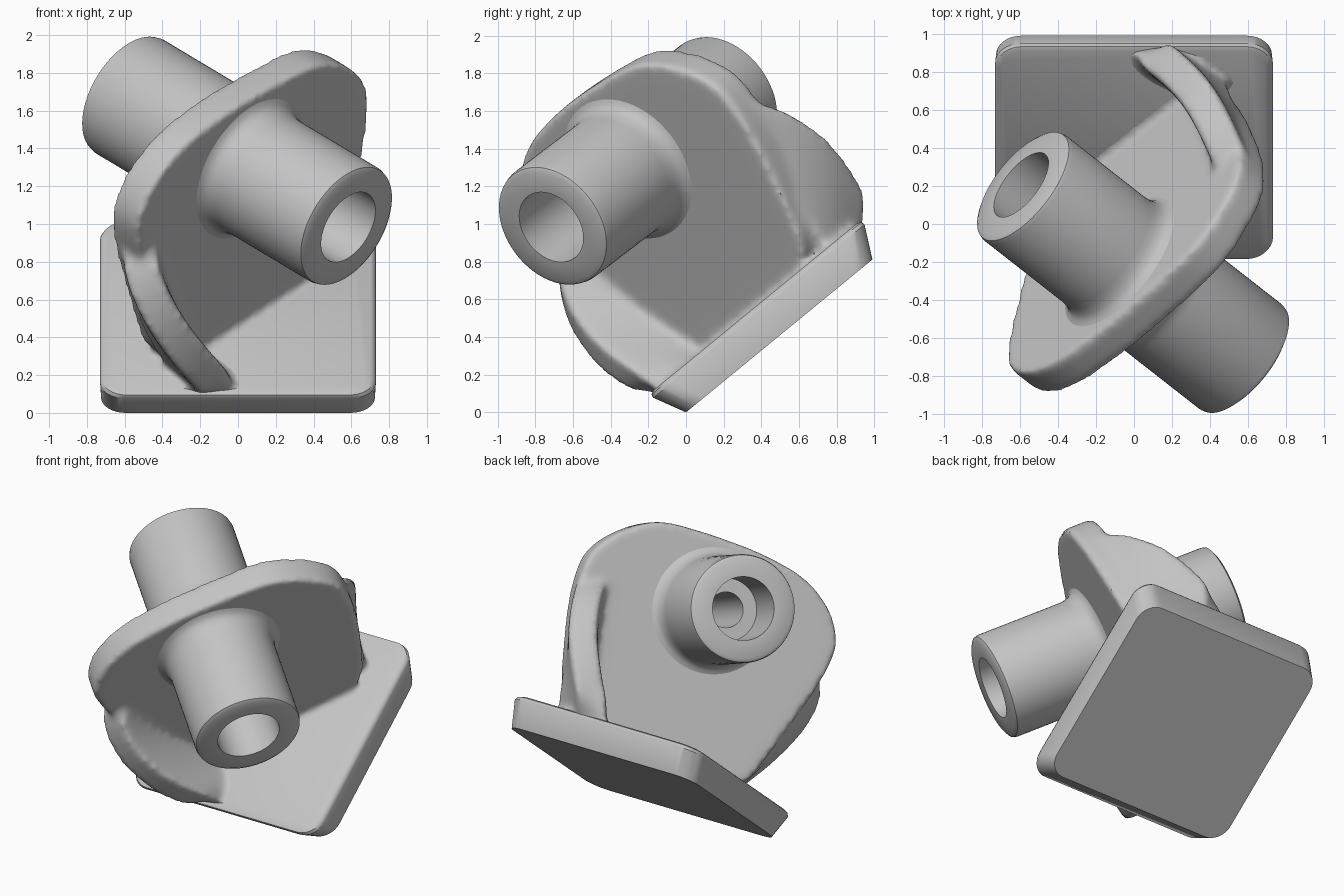
import bpy, bmesh, math
from mathutils import Vector, Matrix

cube = bpy.data.objects.get("Cube")
if cube:
    bpy.data.objects.remove(cube, do_unlink=True)

# One cast grey for everything
grey = bpy.data.materials.new("cast_grey")
grey.use_nodes = True
colour = (0.55, 0.55, 0.55, 1)
grey.diffuse_color = colour
grey.node_tree.nodes["Principled BSDF"].inputs["Base Color"].default_value = colour

# Frames: sleeve axis with its flange plane, and the tilted foot plate
axis = Vector((-0.713, 0.558, 0.426)).normalized()
across = Vector((-axis.y, axis.x, 0)).normalized() * -1
rise = (Vector((0, 0, 1)) - axis * axis.z).normalized()
FLANGE = Matrix((across, rise, across.cross(rise))).transposed().to_4x4()
FLANGE.translation = Vector((-0.005, -0.255, 1.335))
slope = Vector((0, 0.773, 0.634)).normalized()
normal = Vector((1, 0, 0)).cross(slope)
PLATE = Matrix((Vector((1, 0, 0)), slope, normal)).transposed().to_4x4()
PLATE.translation = slope * 0.64


def finish(name, bm, matrix=None):
    bmesh.ops.recalc_face_normals(bm, faces=bm.faces)
    if matrix:
        bm.transform(matrix)
    mesh = bpy.data.meshes.new(name)
    bm.to_mesh(mesh)
    bm.free()
    mesh.materials.append(grey)
    obj = bpy.data.objects.new(name, mesh)
    bpy.context.collection.objects.link(obj)
    return obj


def select(objs):
    bpy.ops.object.select_all(action='DESELECT')
    for o in objs:
        o.select_set(True)
    bpy.context.view_layer.objects.active = objs[0]


def loft(bm, loops):
    rings = [[bm.verts.new(p) for p in loop] for loop in loops]
    n = len(rings[0])
    for a, b in zip(rings, rings[1:]):
        for i in range(n):
            j = (i + 1) % n
            bm.faces.new((a[i], a[j], b[j], b[i]))
    bm.faces.new(rings[0][::-1])
    bm.faces.new(rings[-1])


def rounded_rect(hx, hy, r, z, steps=8):
    pts = []
    for k, (sx, sy) in enumerate(((1, 1), (-1, 1), (-1, -1), (1, -1))):
        for i in range(steps + 1):
            t = (k + i / steps) * math.pi / 2
            pts.append((sx * (hx - r) + r * math.cos(t), sy * (hy - r) + r * math.sin(t), z))
    return pts


def chaikin(pts, times):
    for _ in range(times):
        out = []
        for i, p in enumerate(pts):
            q = pts[(i + 1) % len(pts)]
            out += [tuple(a * .75 + b * .25 for a, b in zip(p, q)),
                    tuple(a * .25 + b * .75 for a, b in zip(p, q))]
        pts = out
    return pts


# Foot plate, ends drafted outwards, top edge rounded
bm = bmesh.new()
loft(bm, [rounded_rect(.725, .64, .13, 0), rounded_rect(.73, .725, .13, .17),
          rounded_rect(.72, .722, .13, .19), rounded_rect(.70, .70, .12, .2)])
plate = finish("foot_plate", bm, PLATE)

# Stepped sleeve, lathed about the axis, flared where it meets the flange
half = [(.42, .095), (.385, .11), (.363, .14), (.353, .18), (.35, .22), (.35, .79),
        (.344, .812), (.32, .826), (.205, .826), (.205, .40), (.115, .40)]
profile = half + [(r, -z) for r, z in reversed(half)]
bm = bmesh.new()
SIDES = 64
rings = []
for s in range(SIDES):
    t = 2 * math.pi * s / SIDES
    rings.append([bm.verts.new((r * math.cos(t), r * math.sin(t), z)) for r, z in profile])
for s in range(SIDES):
    a, b = rings[s], rings[(s + 1) % SIDES]
    for i in range(len(profile)):
        j = (i + 1) % len(profile)
        bm.faces.new((a[i], a[j], b[j], b[i]))
sleeve = finish("sleeve", bm, FLANGE)

# Flange slab in the plane square to the sleeve
outline = [(0, -1.22), (.55, -.90), (1.06, -.60), (.98, -.1), (.87, .30), (.73, .53),
           (.34, .64), (.05, .54), (-.4, .32), (-.71, .08), (-.83, -.27), (-.68, -.52),
           (-.35, -.86)]
outline = chaikin(outline, 3)
bm = bmesh.new()
loft(bm, [[(p, q, z) for p, q in outline] for z in (-.1, .1)])
web = finish("flange_web", bm, FLANGE)


# Twisted gussets that carry the flange to the two ends of the plate
def on_flange(p, q):
    return FLANGE @ Vector((p, q, 0))


def gusset(name, outer, inner):
    bm = bmesh.new()
    rows = []
    for o, i in zip(outer, inner):
        o, i = Vector(o), Vector(i) - normal * .05
        rows.append([bm.verts.new(o.lerp(i, k / 4)) for k in range(5)])
    for a, b in zip(rows, rows[1:]):
        for k in range(4):
            bm.faces.new((a[k], a[k + 1], b[k + 1], b[k]))
    obj = finish(name, bm)
    obj.modifiers.new("curve", 'SUBSURF').levels = 2
    mod = obj.modifiers.new("thickness", 'SOLIDIFY')
    mod.thickness, mod.offset = .19, 0
    return obj


lower = gusset("lower_gusset",
               [on_flange(-.62, -.42), (-.52, -.70, .72), (-.38, -.62, .46),
                (-.23, -.45, .27), (-.13, -.3, .17), (-.12, -.19, .12)],
               [on_flange(0, -1.15), (-.3, .07, .32), (-.22, 0, .26),
                (-.15, -.05, .22), (-.12, -.09, .18), (-.12, -.13, .15)])
upper = gusset("upper_gusset",
               [on_flange(.72, .34), (.47, .42, 1.64), (.36, .66, 1.51),
                (.21, .82, 1.31), (.11, .89, 1.15), (.1, .92, 1.05)],
               [on_flange(1.0, -.56), (.36, .72, .85), (.25, .77, .89),
                (.14, .82, .93), (.1, .86, .96), (.1, .89, .99)])

# Thin bed just under the plate top, so that the web flows into it
bm = bmesh.new()
loft(bm, [rounded_rect(.69, .69, .1, z) for z in (.08, .196)])
bed = finish("web_bed", bm, PLATE)

# Fuse the web and soften it into one casting
parts = [web, lower, upper, bed]
select(parts)
bpy.ops.object.convert(target='MESH')
select(parts)
bpy.ops.object.join()
mod = web.modifiers.new("fuse", 'REMESH')
mod.mode, mod.voxel_size = 'VOXEL', .02
mod = web.modifiers.new("soften", 'SMOOTH')
mod.factor, mod.iterations = .5, 18

# Clear the bore through the flange
bm = bmesh.new()
bmesh.ops.create_cone(bm, cap_ends=True, segments=48, radius1=.27, radius2=.27, depth=.6)
cutter = finish("bore_cutter", bm, FLANGE)
cutter.hide_render = True
mod = web.modifiers.new("bore", 'BOOLEAN')
mod.operation, mod.object, mod.solver = 'DIFFERENCE', cutter, 'EXACT'
select([web])
bpy.ops.object.convert(target='MESH')
bpy.data.objects.remove(cutter, do_unlink=True)

web.data.materials.clear()
web.data.materials.append(grey)
for obj in (plate, sleeve, web):
    select([obj])
    bpy.ops.object.shade_smooth_by_angle(angle=math.radians(40))
